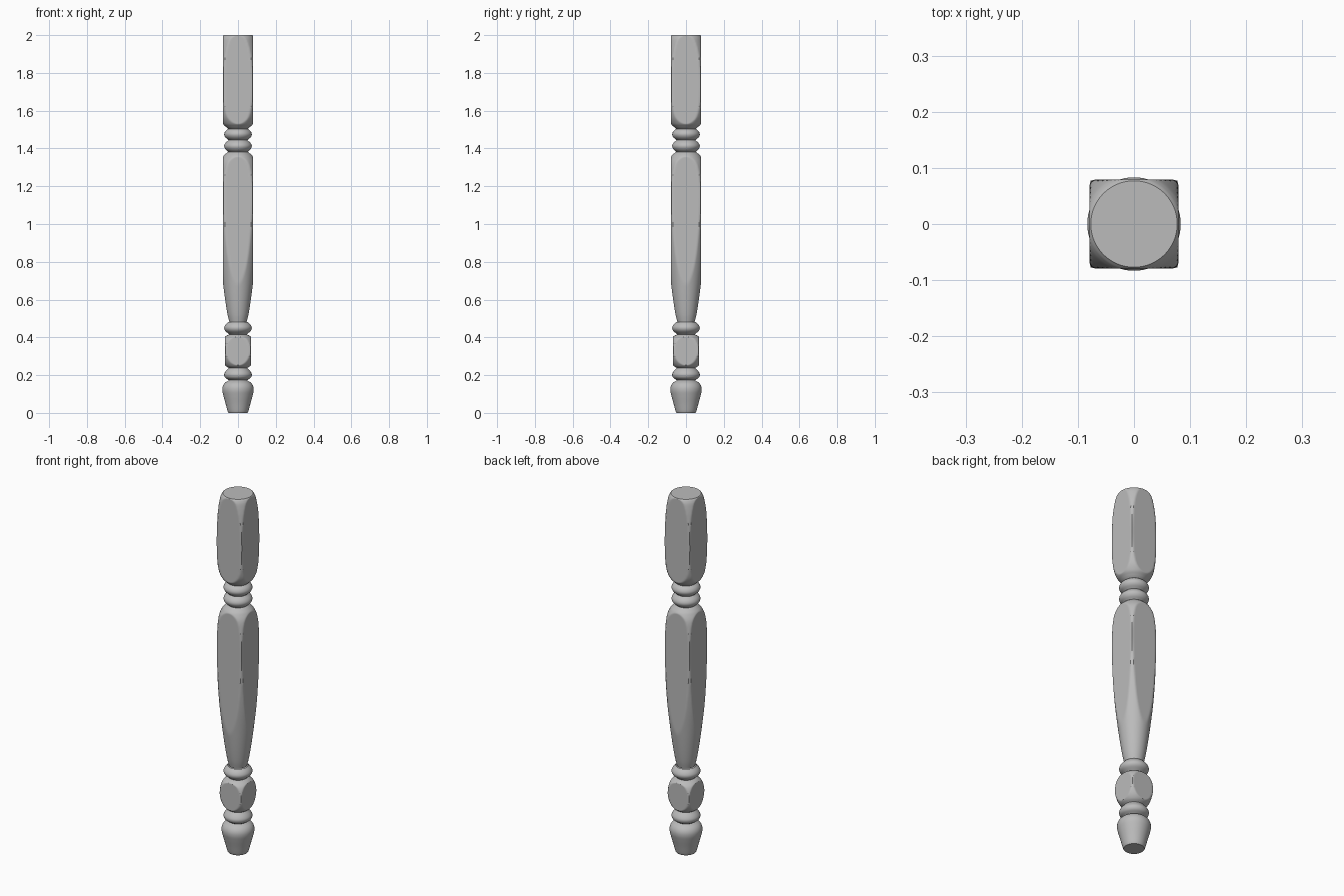
import bpy, bmesh, math
from mathutils import Vector

cube = bpy.data.objects.get("Cube")
if cube:
    bpy.data.objects.remove(cube, do_unlink=True)

SEGMENTS = 96
STEPS = 7

grey = bpy.data.materials.new("plain_grey")
grey.use_nodes = True
GREY = (0.5, 0.5, 0.5, 1.0)
grey.diffuse_color = GREY
grey.node_tree.nodes["Principled BSDF"].inputs["Base Color"].default_value = GREY


def smooth_profile(points):
    """Run a soft curve through (radius, height) points."""
    p = [Vector(q) for q in points]
    p = [2 * p[0] - p[1]] + p + [2 * p[-1] - p[-2]]
    out = []
    for a, b, c, d in zip(p, p[1:], p[2:], p[3:]):
        for i in range(STEPS):
            t = i / STEPS
            out.append(0.5 * (2 * b + (c - a) * t + (2 * a - 5 * b + 4 * c - d) * t * t
                              + (3 * b - a - 3 * c + d) * t ** 3))
    return out + [p[-2]]


def turned(name, points, half=None, cap_bottom=False, cap_top=False):
    """Turn a profile on the lathe; half is the half width of the square stock, if any."""
    bm = bmesh.new()
    rows = []
    for r, z in smooth_profile(points):
        row = []
        for i in range(SEGMENTS):
            a = 2 * math.pi * i / SEGMENTS
            c, s = math.cos(a), math.sin(a)
            k = min(r, half / max(abs(c), abs(s))) if half else r
            row.append(bm.verts.new((k * c, k * s, z)))
        rows.append(row)
    for lo, hi in zip(rows, rows[1:]):
        for i in range(SEGMENTS):
            j = (i + 1) % SEGMENTS
            bm.faces.new((lo[i], lo[j], hi[j], hi[i]))
    if cap_bottom:
        bm.faces.new(rows[0][::-1])
    if cap_top:
        bm.faces.new(rows[-1])
    mesh = bpy.data.meshes.new(name)
    bm.to_mesh(mesh)
    bm.free()
    mesh.materials.append(grey)
    obj = bpy.data.objects.new(name, mesh)
    bpy.context.collection.objects.link(obj)
    bpy.ops.object.select_all(action='DESELECT')
    obj.select_set(True)
    bpy.context.view_layer.objects.active = obj
    bpy.ops.object.shade_smooth_by_angle(angle=math.radians(35))


def ring(name, z0, zc, z1, r0=0.05, r1=0.05, tip=0.073):
    """Rounded bead between two grooves."""
    turned(name, [(r0, z0), (tip - 0.006, zc - 0.016), (tip, zc),
                  (tip - 0.006, zc + 0.016), (r1, z1)])


# Foot
turned("foot", [(0.051, 0), (0.056, 0.012), (0.066, 0.05), (0.077, 0.09), (0.083, 0.118),
                (0.081, 0.14), (0.070, 0.158), (0.048, 0.173)], cap_bottom=True)
ring("ankle_ring", 0.173, 0.202, 0.238, 0.048, 0.050)

# Small squared block
turned("small_block", [(0.050, 0.238), (0.066, 0.250), (0.080, 0.272), (0.091, 0.305),
                       (0.094, 0.335), (0.090, 0.365), (0.079, 0.392), (0.062, 0.408),
                       (0.046, 0.416)], half=0.068)
ring("lower_ring", 0.416, 0.450, 0.482, 0.046, 0.052)

# Long tapered shaft
turned("shaft", [(0.046, 0.482), (0.056, 0.525), (0.068, 0.60), (0.081, 0.70), (0.094, 0.82),
                 (0.103, 0.95), (0.108, 1.08), (0.109, 1.18), (0.105, 1.26), (0.096, 1.32),
                 (0.080, 1.355), (0.066, 1.371), (0.052, 1.382)], half=0.079)

# Pair of neck rings
ring("neck_ring_lower", 1.382, 1.412, 1.444, 0.052, 0.050)
ring("neck_ring_upper", 1.444, 1.475, 1.504, 0.050, 0.052)

# Square top block
turned("top_block", [(0.052, 1.504), (0.066, 1.516), (0.082, 1.534), (0.097, 1.57),
                     (0.106, 1.63), (0.109, 1.70), (0.109, 1.78), (0.106, 1.86),
                     (0.100, 1.92), (0.091, 1.97), (0.084, 1.99), (0.077, 2.0)],
       half=0.079, cap_top=True)
